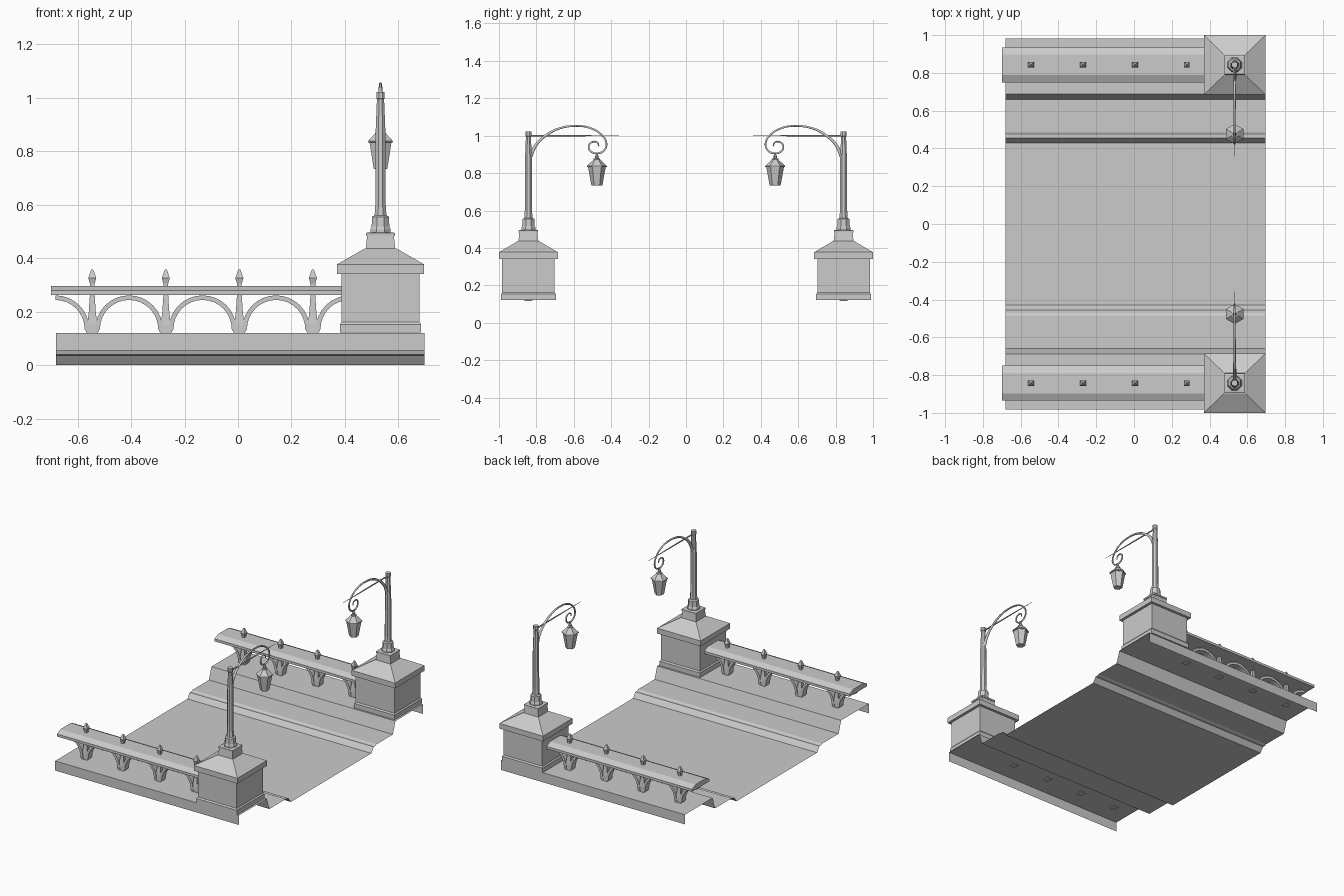
import bpy, bmesh
from math import sin, cos, pi, sqrt

if "Cube" in bpy.data.objects:
    bpy.data.objects.remove(bpy.data.objects["Cube"])

PED_X, ROW_Y = 0.533, 0.8425      # pedestal centre, distance of rail line from the middle
POSTS = [-0.545, -0.27, 0.005, 0.28]
HALF_BAY = 0.1375


def finish(name, bm, mirror=True):
    """Turn a bmesh built on the -y side into an object mirrored to +y."""
    bmesh.ops.recalc_face_normals(bm, faces=bm.faces)
    me = bpy.data.meshes.new(name)
    bm.to_mesh(me)
    bm.free()
    ob = bpy.data.objects.new(name, me)
    bpy.context.collection.objects.link(ob)
    if mirror:
        m = ob.modifiers.new("mirror", 'MIRROR')
        m.use_axis = (False, True, False)
        m.use_mirror_merge = False
    return ob


def lathe(bm, profile, sides, cx, cy, rot=0.0, sy=1.0):
    """Stack of polygon rings (radius, z), capped at both ends."""
    rings = []
    for r, z in profile:
        rings.append([bm.verts.new((cx + r * cos(rot + 2 * pi * i / sides),
                                    cy + sy * r * sin(rot + 2 * pi * i / sides), z))
                      for i in range(sides)])
    for a, b in zip(rings, rings[1:]):
        for i in range(sides):
            j = (i + 1) % sides
            bm.faces.new((a[i], a[j], b[j], b[i]))
    bm.faces.new(rings[0][::-1])
    bm.faces.new(rings[-1])


def square(bm, profile, cx, cy, sy=1.0):
    """Square stack, profile given as (half width, z)."""
    lathe(bm, [(h * sqrt(2), z) for h, z in profile], 4, cx, cy, pi / 4, sy)


def strip(bm, pairs, y, half):
    """Band of (inner, outer) xz point pairs with depth along y."""
    rings = []
    for (ax, az), (bx, bz) in pairs:
        rings.append([bm.verts.new(p) for p in ((ax, y - half, az), (bx, y - half, bz),
                                                (bx, y + half, bz), (ax, y + half, az))])
    for a, b in zip(rings, rings[1:]):
        for i in range(4):
            j = (i + 1) % 4
            bm.faces.new((a[i], a[j], b[j], b[i]))
    bm.faces.new(rings[0])
    bm.faces.new(rings[-1])


# Deck: one open sheet, stepping from walkways down to the road
half = [(-0.983, 0.055), (-0.983, 0.12), (-0.687, 0.12), (-0.66, 0.04), (-0.485, 0.04),
        (-0.472, 0.034), (-0.455, 0.034), (-0.43, 0.0)]
prof = half + [(-y, z) for y, z in reversed(half)]
bm = bmesh.new()
rows = [[bm.verts.new((x, y, z)) for y, z in prof] for x in (-0.68, 0.697)]
for i in range(len(prof) - 1):
    bm.faces.new((rows[0][i], rows[1][i], rows[1][i + 1], rows[0][i + 1]))
deck = finish("bridge_deck", bm, mirror=False)
road = max(deck.data.polygons, key=lambda p: p.area)
if road.normal.z < 0:
    deck.data.flip_normals()

# Handrail: chamfered bar running into the pedestal
bm = bmesh.new()
sec = [(-0.093, 0.262), (0.093, 0.262), (0.093, 0.279), (0.055, 0.297),
       (-0.055, 0.297), (-0.093, 0.279)]
ends = [[bm.verts.new((x, y - ROW_Y, z)) for y, z in sec] for x in (-0.70, 0.40)]
for i in range(6):
    j = (i + 1) % 6
    bm.faces.new((ends[0][i], ends[0][j], ends[1][j], ends[1][i]))
bm.faces.new(ends[0])
bm.faces.new(ends[1])
finish("handrail", bm)

# Balusters with pointed finials above the rail
bm = bmesh.new()
for x in POSTS:
    square(bm, [(0.02, 0.115), (0.019, 0.15), (0.013, 0.2), (0.009, 0.262), (0.009, 0.305),
                (0.015, 0.326), (0.006, 0.352), (0.003, 0.358)], x, -ROW_Y)
finish("balusters", bm)

# Arches: a quarter arc on either side of every baluster
bm = bmesh.new()
for x in POSTS:
    for s in (-1, 1):
        pairs = []
        for k in range(9):
            a = pi / 2 * k / 8
            pairs.append([(x + s * (HALF_BAY - r * cos(a)), 0.135 + r * sin(a))
                          for r in (0.109, 0.126)])
        pairs.insert(0, [(x + s * 0.02, 0.12), (x + s * 0.005, 0.12)])
        strip(bm, pairs, -ROW_Y, 0.022)
finish("rail_arches", bm)

# Pedestals: base, body, cap, pyramid roof and plinth
bm = bmesh.new()
square(bm, [(0.152, 0.122), (0.152, 0.153), (0.145, 0.162), (0.145, 0.341), (0.163, 0.341),
            (0.163, 0.377), (0.058, 0.437), (0.055, 0.437), (0.05, 0.483), (0.054, 0.483),
            (0.054, 0.494), (0.045, 0.497)], PED_X, -ROW_Y, 0.966)
finish("pedestals", bm)

# Lamp posts
bm = bmesh.new()
lathe(bm, [(0.041, 0.494), (0.041, 0.508), (0.036, 0.518), (0.034, 0.555), (0.024, 0.56),
           (0.021, 0.60), (0.02, 0.87), (0.0145, 0.995), (0.017, 0.998), (0.017, 1.022)],
      8, PED_X, -ROW_Y, pi / 8)
finish("lamp_posts", bm)

# Lanterns: six-sided, with a hanging knob on the roof
bm = bmesh.new()
lathe(bm, [(0.028, 0.733), (0.030, 0.738), (0.047, 0.832), (0.053, 0.834), (0.053, 0.839),
           (0.018, 0.872), (0.018, 0.877), (0.008, 0.879), (0.011, 0.888), (0.006, 0.897),
           (0.004, 0.906)], 6, PED_X, -ROW_Y + 0.366, pi / 2)
finish("lanterns", bm)


def tube(name, pts, s, bevel, smooth):
    """Round rod through (u, z, thickness); u runs from the post to the road."""
    cu = bpy.data.curves.new(name, 'CURVE')
    cu.dimensions = '3D'
    cu.bevel_depth = bevel
    cu.bevel_resolution = 1
    cu.resolution_u = 4
    cu.use_fill_caps = True
    sp = cu.splines.new('BEZIER')
    sp.bezier_points.add(len(pts) - 1)
    for bp, (u, z, t) in zip(sp.bezier_points, pts):
        bp.co = (PED_X, s * (ROW_Y - u), z)
        bp.radius = t
        bp.handle_left_type = bp.handle_right_type = 'AUTO' if smooth else 'VECTOR'
    ob = bpy.data.objects.new(name, cu)
    bpy.context.collection.objects.link(ob)


# Scrolled arms and the tapering cross bars
scroll = [(0.01, 0.885, 2.0), (0.04, 0.95, 1.7), (0.10, 1.006, 1.4), (0.168, 1.04, 1.2),
          (0.249, 1.052, 1), (0.329, 1.042, 1), (0.388, 1.008, 1), (0.417, 0.96, 1),
          (0.407, 0.924, 1), (0.372, 0.906, 1), (0.332, 0.918, 1), (0.323, 0.947, 1),
          (0.345, 0.968, 0.9), (0.370, 0.962, 0.8), (0.376, 0.944, 0.7)]
for s, side in ((-1, "front"), (1, "back")):
    tube(side + "_lamp_arm", scroll, s, 0.0055, True)
    tube(side + "_lamp_cross_bar", [(-0.01, 1.0, 1), (0.25, 1.0, 0.8), (0.484, 1.0, 0.2)],
         s, 0.005, False)
